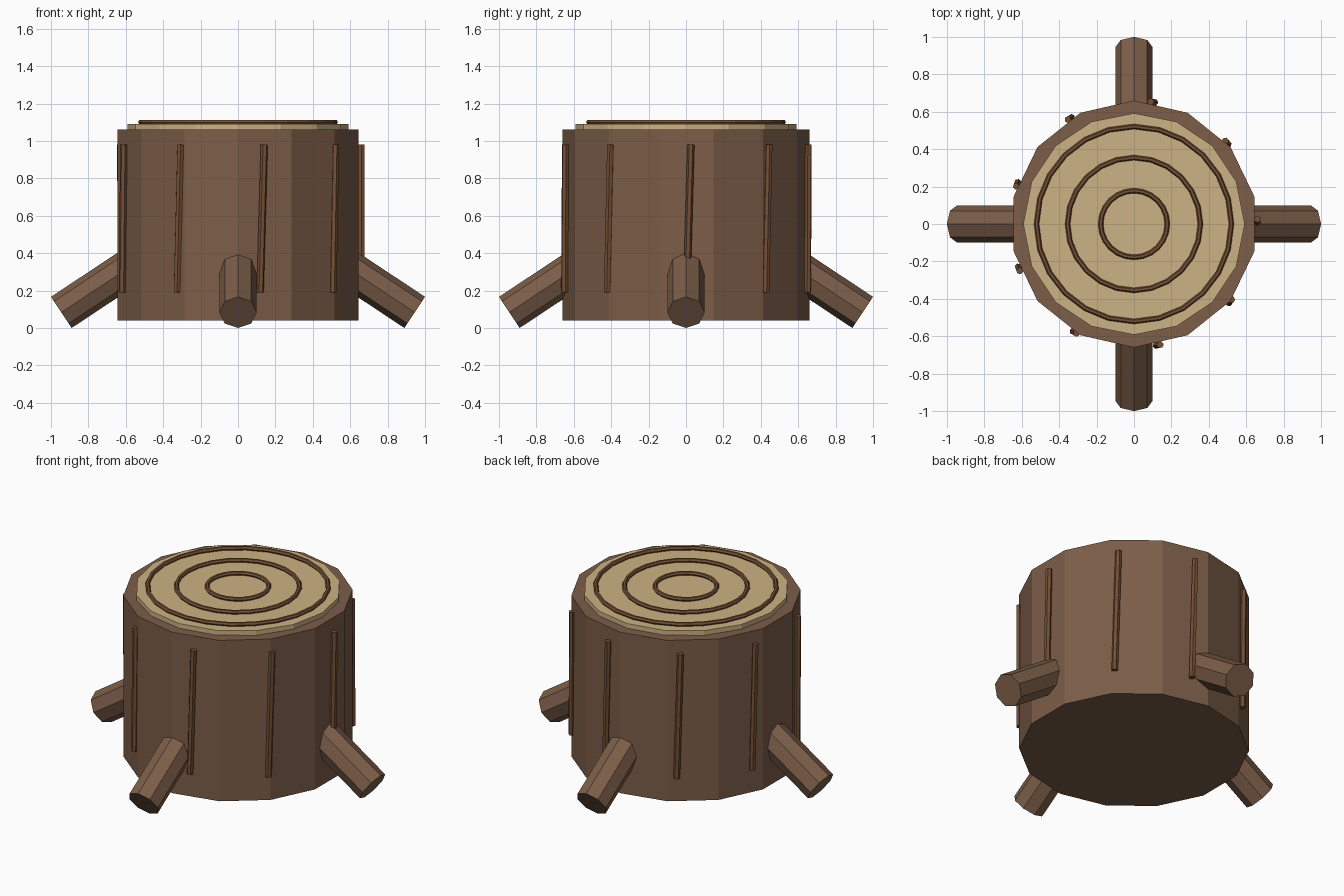
import bpy
from math import radians, cos, sin
from mathutils import Vector, Matrix

if "Cube" in bpy.data.objects:
    bpy.data.objects.remove(bpy.data.objects["Cube"])


def material(name, rgb):
    m = bpy.data.materials.new(name)
    m.diffuse_color = (*rgb, 1)
    m.use_nodes = True
    m.node_tree.nodes["Principled BSDF"].inputs["Base Color"].default_value = m.diffuse_color
    return m


BARK = material("bark", (0.20, 0.11, 0.065))
RIDGE = material("bark_ridge", (0.18, 0.08, 0.035))
WOOD = material("cut_wood", (0.60, 0.45, 0.23))


def finish(name, mat):
    ob = bpy.context.object
    ob.name = name
    ob.data.materials.append(mat)
    return ob


def cylinder(name, mat, sides, radius, start, end, spin=0.0):
    """Straight cylinder between two points, spun about the z axis."""
    a, b = Vector(start), Vector(end)
    bpy.ops.mesh.primitive_cylinder_add(vertices=sides, radius=radius, depth=(b - a).length)
    ob = finish(name, mat)
    turn = (b - a).to_track_quat('Z', 'Y').to_matrix().to_4x4()
    ob.matrix_world = Matrix.Rotation(spin, 4, 'Z') @ Matrix.Translation((a + b) / 2) @ turn
    return ob


# Trunk and pale cut face
cylinder("trunk", BARK, 14, 0.66, (0, 0, 0.04), (0, 0, 1.06))
cylinder("cut_face", WOOD, 16, 0.592, (0, 0, 1.02), (0, 0, 1.09))

# Growth rings
for i, r in enumerate((0.178, 0.355, 0.521)):
    bpy.ops.mesh.primitive_torus_add(major_radius=r, minor_radius=0.0135, major_segments=24,
                                     minor_segments=6, location=(0, 0, 1.1))
    finish(f"growth_ring_{i + 1}", RIDGE)

# Four roots sloping down to the ground
slope, root_r = radians(33.5), 0.1
tip = Vector((1 - root_r * sin(slope), 0, root_r * cos(slope)))
base = tip - 0.68 * Vector((cos(slope), 0, -sin(slope)))
for i in range(4):
    cylinder(f"root_{i + 1}", BARK, 8, root_r, base, tip, radians(90 * i))

# Nine slightly leaning bark ridges
for i in range(9):
    cylinder(f"bark_ridge_{i + 1}", RIDGE, 6, 0.019, (0.66, -0.011, 0.19), (0.66, 0.011, 0.98),
             radians(40 * i + 1.3))
